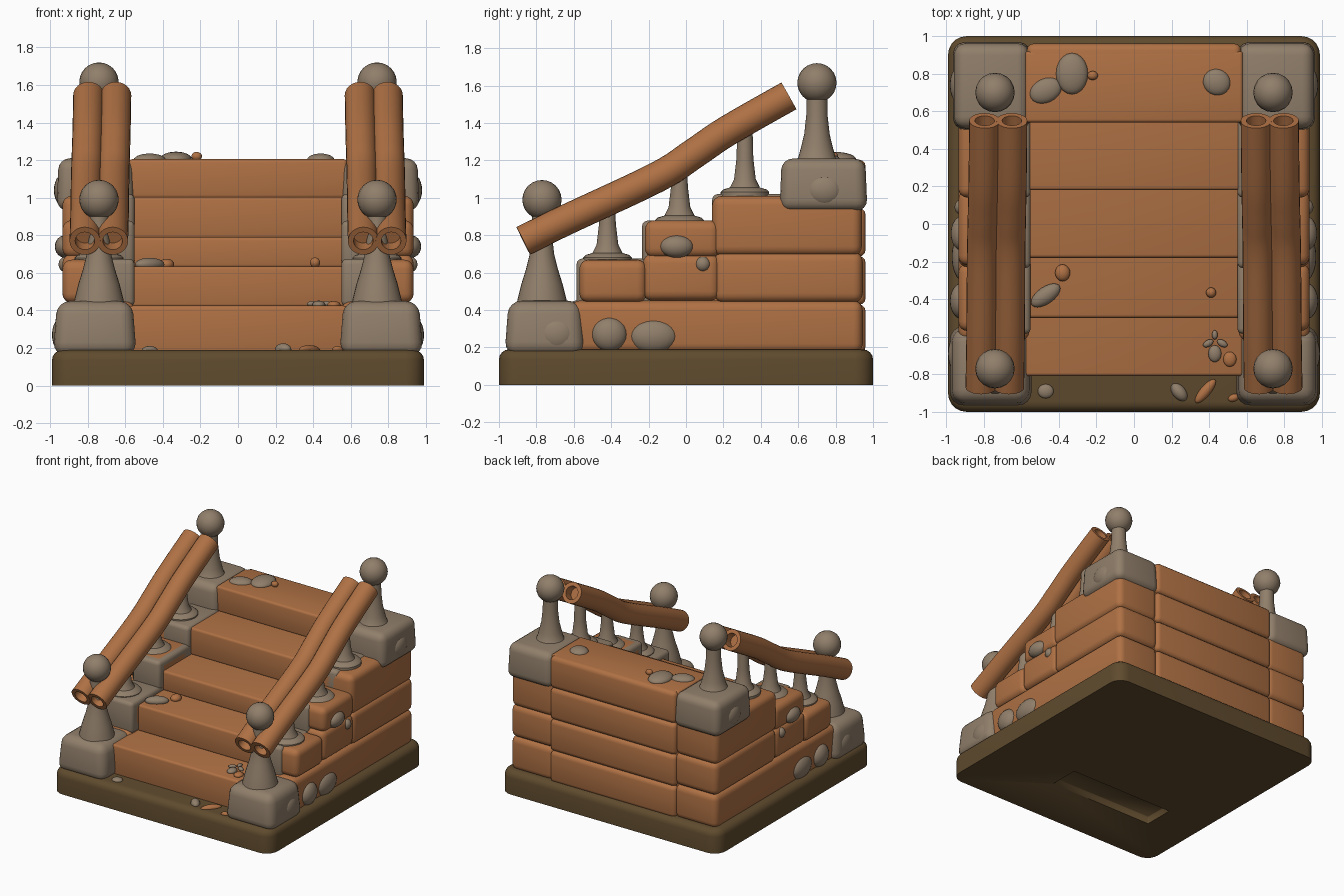
import bpy, bmesh, math
from mathutils import Vector, Matrix

if "Cube" in bpy.data.objects:
    bpy.data.objects.remove(bpy.data.objects["Cube"])


def material(name, rgb):
    m = bpy.data.materials.new(name)
    m.diffuse_color = (*rgb, 1)
    m.use_nodes = True
    m.node_tree.nodes["Principled BSDF"].inputs["Base Color"].default_value = m.diffuse_color
    return m


WOOD = material("orange wood", (0.43, 0.165, 0.058))
STONE = material("grey stone", (0.28, 0.21, 0.145))
EARTH = material("dark earth", (0.115, 0.07, 0.027))


def finish(bm, name, mat, angle=40):
    bmesh.ops.recalc_face_normals(bm, faces=bm.faces)
    me = bpy.data.meshes.new(name)
    bm.to_mesh(me)
    bm.free()
    ob = bpy.data.objects.new(name, me)
    bpy.context.collection.objects.link(ob)
    me.materials.append(mat)
    bpy.ops.object.select_all(action='DESELECT')
    ob.select_set(True)
    bpy.context.view_layer.objects.active = ob
    bpy.ops.object.shade_smooth_by_angle(angle=math.radians(angle))
    return ob


def block(name, lo, hi, mat, bevel=0.03, taper=1.0, segs=3):
    """Rounded box between two corners, optionally narrower at the top."""
    lo, hi = Vector(lo), Vector(hi)
    c, size = (lo + hi) / 2, hi - lo
    bm = bmesh.new()
    bmesh.ops.create_cube(bm, size=1)
    for v in bm.verts:
        t = taper if v.co.z > 0 else 1
        v.co = c + Vector((v.co.x * size.x * t, v.co.y * size.y * t, v.co.z * size.z))
    bmesh.ops.bevel(bm, geom=bm.edges[:], offset=bevel, segments=segs,
                    profile=0.5, affect='EDGES')
    return finish(bm, name, mat, 50)


def sided(name, lo, hi, mat, **kw):
    """Block on the right, and its mirror on the left."""
    block("right_" + name, lo, hi, mat, **kw)
    block("left_" + name, (-hi[0], lo[1], lo[2]), (-lo[0], hi[1], hi[2]), mat, **kw)


def pebble(name, c, r, mat, turn=0):
    bm = bmesh.new()
    m = (Matrix.Translation(c) @ Matrix.Rotation(math.radians(turn), 4, 'Z')
         @ Matrix.Diagonal((*r, 1)))
    bmesh.ops.create_uvsphere(bm, u_segments=20, v_segments=12, radius=1, matrix=m)
    return finish(bm, name, mat, 180)


def lathe(name, x, y, profile, mat, n=28):
    bm = bmesh.new()
    rings = [[bm.verts.new((x + r * math.cos(2 * math.pi * i / n),
                            y + r * math.sin(2 * math.pi * i / n), z))
              for i in range(n)] for r, z in profile]
    for a, b in zip(rings, rings[1:]):
        for i in range(n):
            bm.faces.new((a[i], a[(i + 1) % n], b[(i + 1) % n], b[i]))
    bm.faces.new(rings[0])
    bm.faces.new(rings[-1])
    return finish(bm, name, mat)


def tube(name, pts, r, inner, depth, mat, n=24):
    """Log swept along a path, with hollowed ends."""
    pts = [Vector(p) for p in pts]
    path = []
    for i in range(len(pts) - 1):      # smooth the path
        p0, p1, p2, p3 = (pts[max(i - 1, 0)], pts[i], pts[i + 1],
                          pts[min(i + 2, len(pts) - 1)])
        for k in range(5):
            t = k / 5
            path.append(0.5 * (2 * p1 + (p2 - p0) * t + (2 * p0 - 5 * p1 + 4 * p2 - p3) * t * t
                               + (3 * p1 - p0 - 3 * p2 + p3) * t ** 3))
    path.append(pts[-1])
    d0 = (path[1] - path[0]).normalized()
    d1 = (path[-1] - path[-2]).normalized()
    rows = [(path[0] + d0 * depth, d0, inner), (path[0], d0, inner)]
    for i, p in enumerate(path):
        d = (path[min(i + 1, len(path) - 1)] - path[max(i - 1, 0)]).normalized()
        rows.append((p, d, r))
    rows += [(path[-1], d1, inner), (path[-1] - d1 * depth, d1, inner)]
    bm = bmesh.new()
    rings = []
    for p, d, rad in rows:
        u = d.cross(Vector((1, 0, 0))).normalized()
        w = d.cross(u)
        rings.append([bm.verts.new(p + rad * (u * math.cos(2 * math.pi * i / n)
                                              + w * math.sin(2 * math.pi * i / n)))
                      for i in range(n)])
    for a, b in zip(rings, rings[1:]):
        for i in range(n):
            bm.faces.new((a[i], a[(i + 1) % n], b[(i + 1) % n], b[i]))
    bm.faces.new(rings[0])
    bm.faces.new(rings[-1])
    return finish(bm, name, mat)


# Ground slab: rounded corners and top rim, flat bottom with a shallow slot
bm = bmesh.new()
bmesh.ops.create_cube(bm, size=1, matrix=Matrix.Translation((0, 0, 0.095))
                      @ Matrix.Diagonal((1.98, 2, 0.19, 1)))
up = [e for e in bm.edges if abs(e.verts[0].co.z - e.verts[1].co.z) > 0.1]
bmesh.ops.bevel(bm, geom=up, offset=0.1, segments=5, profile=0.5, affect='EDGES')
rim = [e for e in bm.edges if all(v.co.z > 0.18 for v in e.verts)]
bmesh.ops.bevel(bm, geom=rim, offset=0.055, segments=4, profile=0.5, affect='EDGES')
slab = finish(bm, "ground_slab", EARTH)
cutter = block("slot_cutter", (-0.62, -0.57, -0.05), (0.33, -0.32, 0.06), EARTH, bevel=0.005, segs=1)
cutter.hide_render = True
mod = slab.modifiers.new("slot", 'BOOLEAN')
mod.object = cutter
mod.solver = 'EXACT'
bpy.context.view_layer.objects.active = slab
bpy.ops.object.modifier_apply(modifier="slot")
bpy.data.objects.remove(cutter)

# Step planks: front edge and top height of each
steps = [(-0.81, 0.425), (-0.50, 0.635), (-0.18, 0.79), (0.18, 1.005), (0.54, 1.205)]
floor = 0.17
for i, (y, top) in enumerate(steps):
    block(f"step_{i + 1}", (-0.58, y, floor), (0.58, 0.92, top), WOOD, bevel=0.018)
    floor = top - 0.008
# Back planks
for i in range(4):
    block(f"back_plank_{i + 1}", (-0.57, 0.75, 0.17 + i * 0.258),
          (0.57, 0.96, 0.43 + i * 0.258), WOOD, bevel=0.035)

# Side walls of stacked timbers
for name, y0, y1, z0, z1 in [("low_timber", -0.62, 0.945, 0.17, 0.45),
                             ("middle_timber_front", -0.57, -0.21, 0.44, 0.67),
                             ("middle_timber_centre", -0.23, 0.18, 0.45, 0.70),
                             ("middle_timber_back", 0.15, 0.945, 0.44, 0.71),
                             ("upper_timber_front", -0.22, 0.18, 0.68, 0.88),
                             ("upper_timber_back", 0.14, 0.94, 0.69, 1.01)]:
    sided(name, (0.55, y0, z0), (0.935, y1, z1), WOOD, bevel=0.05, segs=4)
# Grey inner blocks under the balusters
for name, y0, y1, z0, z1 in [("inner_block_low", -0.585, -0.15, 0.42, 0.675),
                             ("inner_block_middle", -0.235, 0.22, 0.64, 0.878),
                             ("inner_block_high", 0.14, 0.6, 0.8, 1.02)]:
    sided(name, (0.55, y0, z0), (0.80, y1, z1), STONE, bevel=0.03)
# Corner stones
sided("front_stone", (0.54, -0.97, 0.16), (0.985, -0.54, 0.45), STONE, bevel=0.07, taper=0.9, segs=4)
sided("back_stone", (0.55, 0.50, 0.93), (0.965, 0.97, 1.21), STONE, bevel=0.06, taper=0.95, segs=4)

# Posts, balusters, rails and side pebbles, mirrored left and right
front_post = [(0.14, 0.41), (0.13, 0.46), (0.11, 0.54), (0.085, 0.62), (0.065, 0.70),
              (0.054, 0.80), (0.052, 0.92)]
back_post = [(0.14, 1.15), (0.12, 1.19), (0.10, 1.215), (0.085, 1.27), (0.068, 1.34),
             (0.057, 1.44), (0.055, 1.54)]
rail = [(0, -0.87, 0.77), (0, -0.635, 0.885), (0, -0.155, 1.11), (0, 0.04, 1.235),
        (0, 0.225, 1.36), (0, 0.55, 1.545)]
for side, s in (("right", 1), ("left", -1)):
    lathe(side + "_front_post", s * 0.74, -0.77, front_post, STONE)
    pebble(side + "_front_ball", (s * 0.74, -0.77, 0.99), (0.105,) * 3, STONE)
    lathe(side + "_back_post", s * 0.74, 0.70, back_post, STONE)
    pebble(side + "_back_ball", (s * 0.74, 0.70, 1.615), (0.105,) * 3, STONE)
    for i, (y, z, top) in enumerate([(-0.42, 0.66, 0.98), (-0.035, 0.86, 1.19), (0.315, 1.01, 1.40)]):
        lathe(f"{side}_baluster_{i + 1}", s * 0.74, y,
              [(0.13, z - 0.03), (0.13, z + 0.02), (0.115, z + 0.035), (0.08, z + 0.045),
               (0.058, z + 0.09), (0.045, z + 0.2), (0.04, top)], STONE)
    for part, x0, x1 in (("inner", 0.667, 0.65), ("outer", 0.815, 0.795)):
        pts = [(s * (x0 + (x1 - x0) * i / 5), y, z) for i, (_, y, z) in enumerate(rail)]
        tube(f"{side}_{part}_rail", pts, 0.082, 0.052, 0.08, WOOD)
    for i, (x, y, z, rx, ry, rz) in enumerate([
            (0.94, -0.69, 0.27, 0.05, 0.10, 0.09), (0.92, -0.41, 0.27, 0.06, 0.095, 0.09),
            (0.91, -0.175, 0.26, 0.06, 0.13, 0.09), (0.92, -0.05, 0.74, 0.055, 0.09, 0.06),
            (0.92, 0.09, 0.645, 0.035, 0.04, 0.04), (0.93, 0.74, 1.04, 0.05, 0.10, 0.085)]):
        pebble(f"{side}_wall_pebble_{i + 1}", (s * x, y, z), (rx, ry, rz), STONE)

# Loose pebbles and chips on the steps and slab
for i, (x, y, z, rx, ry, rz, turn, mat) in enumerate([
        (-0.33, 0.80, 1.205, 0.085, 0.11, 0.04, 0, STONE),
        (-0.47, 0.71, 1.20, 0.09, 0.065, 0.035, 25, STONE),
        (0.44, 0.755, 1.20, 0.075, 0.07, 0.035, -30, STONE),
        (-0.22, 0.79, 1.22, 0.028, 0.024, 0.024, 0, WOOD),
        (-0.47, -0.38, 0.645, 0.09, 0.045, 0.035, 35, STONE),
        (-0.38, -0.26, 0.645, 0.04, 0.045, 0.03, 0, WOOD),
        (0.41, -0.365, 0.655, 0.027, 0.027, 0.027, 0, WOOD),
        (0.43, -0.69, 0.43, 0.035, 0.045, 0.022, 0, STONE),
        (0.51, -0.72, 0.43, 0.035, 0.04, 0.02, 0, WOOD),
        (0.43, -0.59, 0.435, 0.015, 0.025, 0.015, 0, STONE),
        (0.395, -0.635, 0.435, 0.03, 0.018, 0.015, 30, STONE),
        (0.47, -0.635, 0.435, 0.03, 0.018, 0.015, -30, STONE),
        (-0.47, -0.89, 0.19, 0.042, 0.038, 0.02, 0, STONE),
        (0.24, -0.895, 0.19, 0.055, 0.035, 0.035, -50, STONE),
        (0.38, -0.89, 0.19, 0.08, 0.028, 0.025, 50, WOOD),
        (0.53, -0.925, 0.19, 0.03, 0.02, 0.02, 20, WOOD)]):
    pebble(f"loose_pebble_{i + 1}", (x, y, z), (rx, ry, rz), mat, turn)
